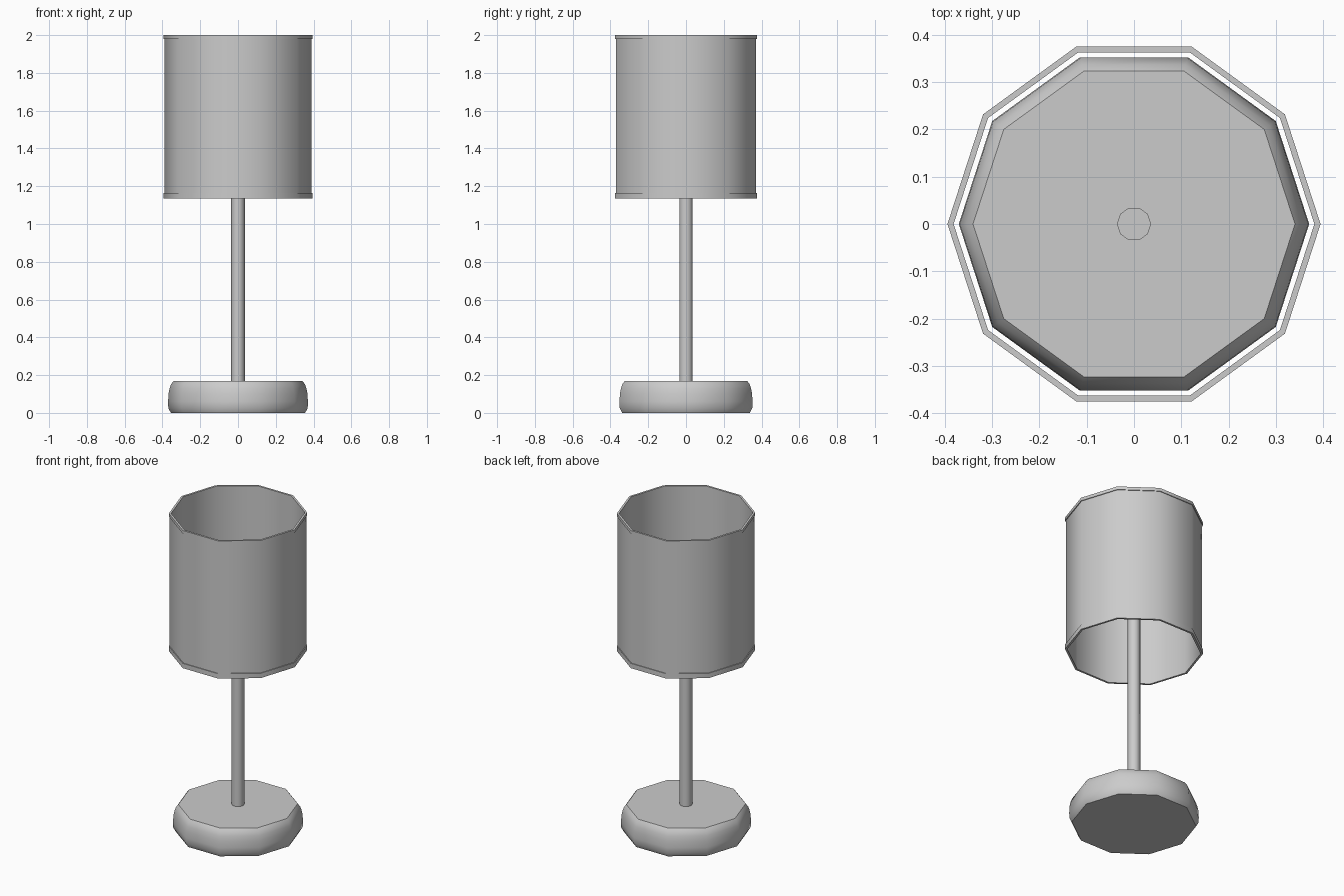
import bpy, bmesh, math

if "Cube" in bpy.data.objects:
    bpy.data.objects.remove(bpy.data.objects["Cube"])

SIDES = 10


def lathe(name, profile, closed=False):
    """Turn an (r, z) profile round the z axis in ten steps."""
    bm = bmesh.new()
    rings = []
    for r, z in profile:
        rings.append([bm.verts.new((r * math.cos(2 * math.pi * i / SIDES),
                                    r * math.sin(2 * math.pi * i / SIDES), z))
                      for i in range(SIDES)])
    pairs = list(zip(rings, rings[1:]))
    if closed:
        pairs.append((rings[-1], rings[0]))
    for a, b in pairs:
        for i in range(SIDES):
            j = (i + 1) % SIDES
            bm.faces.new((a[i], a[j], b[j], b[i]))
    if not closed:
        bm.faces.new(rings[0][::-1])
        bm.faces.new(rings[-1])
    bmesh.ops.recalc_face_normals(bm, faces=bm.faces)
    mesh = bpy.data.meshes.new(name)
    bm.to_mesh(mesh)
    bm.free()
    obj = bpy.data.objects.new(name, mesh)
    bpy.context.collection.objects.link(obj)
    bpy.ops.object.select_all(action='DESELECT')
    obj.select_set(True)
    bpy.context.view_layer.objects.active = obj
    bpy.ops.object.shade_smooth_by_angle(angle=math.radians(38))
    return obj


# Rounded weighted foot
lathe("base", [(0.355, 0), (0.369, 0.025), (0.370, 0.06), (0.368, 0.10),
               (0.362, 0.13), (0.354, 0.152), (0.340, 0.17)])

# Slim stem reaching up inside the shade
lathe("stem", [(0.036, 0.165), (0.036, 1.5)])

# Open drum shade with a raised band at each rim
lathe("shade", [(0.381, 1.135), (0.394, 1.135), (0.394, 1.165), (0.389, 1.165),
                (0.389, 1.98), (0.394, 1.98), (0.394, 2.0), (0.381, 2.0)],
      closed=True)
